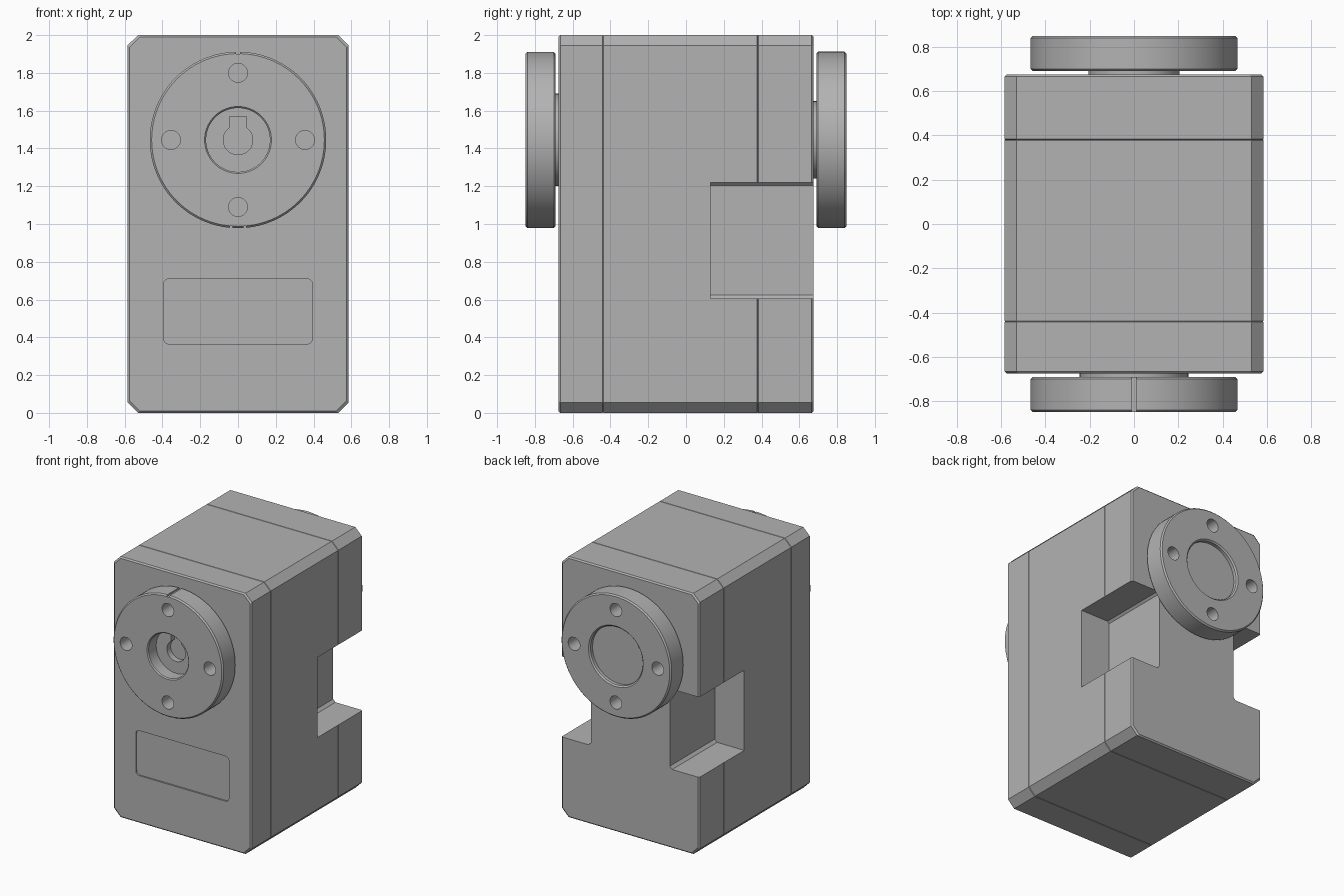
import bpy, bmesh, math

default = bpy.data.objects.get("Cube")
if default:
    bpy.data.objects.remove(default, do_unlink=True)

AXIS_Z = 1.445        # height of the drive axis
FACE = 0.675          # half depth of the case
HALF_W = 0.585        # half width of the case

grey = bpy.data.materials.new("machined_grey")
grey.use_nodes = True
GREY = (0.45, 0.45, 0.45, 1)
grey.diffuse_color = GREY
grey.node_tree.nodes["Principled BSDF"].inputs["Base Color"].default_value = GREY


def loft(name, rings):
    """Skin a row of equal rings of 3D points and cap both ends."""
    bm = bmesh.new()
    loops = [[bm.verts.new(p) for p in ring] for ring in rings]
    n = len(loops[0])
    for a, b in zip(loops, loops[1:]):
        for i in range(n):
            j = (i + 1) % n
            bm.faces.new((a[i], a[j], b[j], b[i]))
    bm.faces.new(loops[0])
    bm.faces.new(loops[-1])
    bmesh.ops.recalc_face_normals(bm, faces=bm.faces)
    mesh = bpy.data.meshes.new(name)
    bm.to_mesh(mesh)
    bm.free()
    mesh.materials.append(grey)
    obj = bpy.data.objects.new(name, mesh)
    bpy.context.collection.objects.link(obj)
    return obj


def extrude(name, outline, y0, y1):
    """Prism along y from an x-z outline."""
    return loft(name, [[(x, y, z) for x, z in outline] for y in (y0, y1)])


def arc(cx, cz, r, a0, a1, steps):
    angles = [math.radians(a0 + (a1 - a0) * i / steps) for i in range(steps + 1)]
    return [(cx + r * math.cos(a), cz + r * math.sin(a)) for a in angles]


def circle(cx, cz, r, n):
    return arc(cx, cz, r, 0, 360, n)[:-1]


def box(x0, x1, z0, z1):
    return [(x0, z0), (x1, z0), (x1, z1), (x0, z1)]


def lathe(name, profile, n=96):
    """Turned part around the drive axis from (radius, y) points."""
    return loft(name, [[(x, y, z) for x, z in circle(0, AXIS_Z, r, n)]
                       for r, y in profile])


def cut(obj, cutter):
    """Subtract a cutter and discard it."""
    mod = obj.modifiers.new("cut", "BOOLEAN")
    mod.operation = "DIFFERENCE"
    mod.solver = "EXACT"
    mod.object = cutter
    bpy.context.view_layer.update()
    graph = bpy.context.evaluated_depsgraph_get()
    mesh = bpy.data.meshes.new_from_object(obj.evaluated_get(graph))
    obj.modifiers.clear()
    obj.data = mesh
    bpy.data.objects.remove(cutter, do_unlink=True)


def smooth(obj):
    bpy.ops.object.select_all(action="DESELECT")
    obj.select_set(True)
    bpy.context.view_layer.objects.active = obj
    bpy.ops.object.shade_smooth_by_angle(angle=math.radians(30))


def case_section(name, y0, y1, edge0, edge1):
    """Slice of the case: chamfered rectangle with bevelled end rims."""
    def ring(y, inset):
        w, lo, hi, c = HALF_W - inset, inset, 2 - inset, 0.055
        return [(x, y, z) for x, z in (
            (-w + c, lo), (w - c, lo), (w, lo + c), (w, hi - c),
            (w - c, hi), (-w + c, hi), (-w, hi - c), (-w, lo + c))]
    return loft(name, [ring(y0, edge0), ring(y0 + edge0, 0),
                       ring(y1 - edge1, 0), ring(y1, edge1)])


# Case in three slices with fine seams between them
RIM, SEAM = 0.01, 0.003
front_cover = case_section("front_cover", -FACE, -0.44, RIM, SEAM)
main_case = case_section("main_case", -0.44, 0.38, SEAM, SEAM)
rear_cover = case_section("rear_cover", 0.38, FACE, SEAM, RIM)

# Rear side pockets with chamfered inner edges
for side in (-1, 1):
    pocket = [(0.8, 0.605), (0.355, 0.605), (0.335, 0.625),
              (0.335, 1.205), (0.35, 1.22), (0.8, 1.22)]
    for part in (main_case, rear_cover):
        cut(part, extrude("pocket_cutter", [(side * x, z) for x, z in pocket], 0.13, 0.8))

# Shallow rounded label recess on the front
label = []
for cx, cz, start in ((0.365, 0.68, 0), (-0.365, 0.68, 90),
                      (-0.365, 0.395, 180), (0.365, 0.395, 270)):
    label += arc(cx, cz, 0.03, start, start + 90, 6)
cut(front_cover, extrude("label_cutter", label, -0.7, -FACE + 0.012))

# Shaft bosses between case and horns
for name, side, radius in (("front_boss", -1, 0.245), ("rear_boss", 1, 0.205)):
    smooth(lathe(name, [(radius, side * (FACE - 0.02)), (radius, side * 0.7)]))


def horn(name, side, bore, depth, lip):
    """Round horn with bevelled rims, a central recess and four screw holes."""
    inner, outer, r, b = 0.69, 0.85, 0.467, 0.01
    profile = [(r - b, inner), (r, inner + b), (r, outer - b), (r - b, outer),
               (bore + lip, outer), (bore, outer - lip), (bore, outer - depth)]
    obj = lathe(name, [(radius, side * y) for radius, y in profile])
    for i in range(4):
        a = i * math.pi / 2
        hole = circle(0.355 * math.cos(a), AXIS_Z + 0.355 * math.sin(a), 0.05, 32)
        cut(obj, extrude("hole_cutter", hole, side * 0.72, side * 0.9))
    return obj


front_horn = horn("front_horn", -1, 0.169, 0.1, 0.008)
rear_horn = horn("rear_horn", 1, 0.222, 0.035, 0.01)

# Keyed shaft hole in the front horn
half_key = 0.045
gap = math.degrees(math.acos(half_key / 0.078))
keyhole = arc(0, AXIS_Z, 0.078, 180 - gap, 360 + gap, 40)
keyhole += [(half_key, 1.57), (-half_key, 1.57)]
cut(front_horn, extrude("key_cutter", keyhole, -0.8, -0.705))

# Alignment marks on the front horn's rim: one above, two below
top, bottom = AXIS_Z + 0.467, AXIS_Z - 0.467
for x, half, z0, z1 in ((0, 0.011, top - 0.012, top + 0.1),
                        (-0.035, 0.007, bottom - 0.1, bottom + 0.012),
                        (0.035, 0.007, bottom - 0.1, bottom + 0.012)):
    cut(front_horn, extrude("mark_cutter", box(x - half, x + half, z0, z1), -0.9, -0.6))

smooth(front_horn)
smooth(rear_horn)
